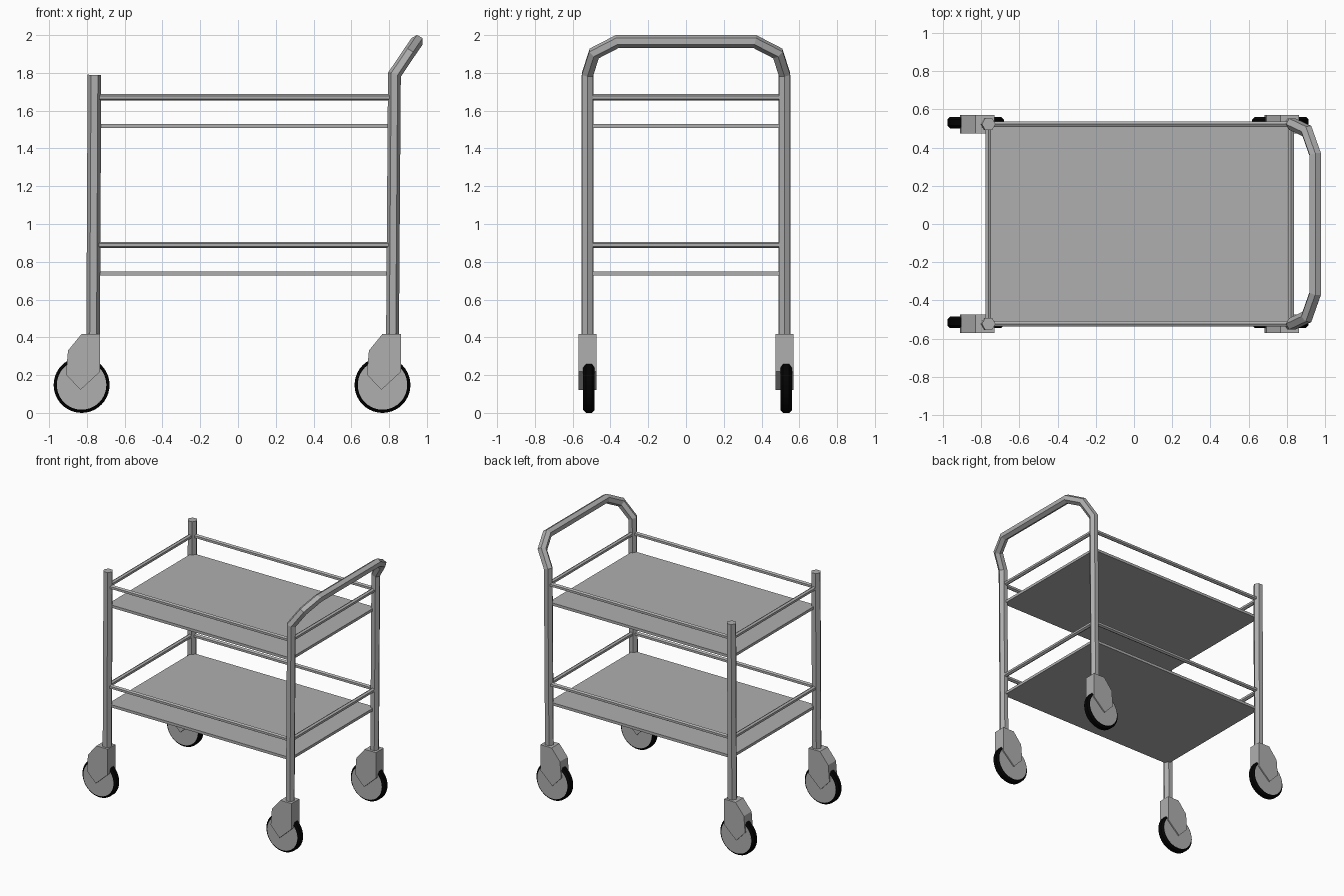
import bpy, bmesh, math
from mathutils import Vector, Matrix

if "Cube" in bpy.data.objects:
    bpy.data.objects.remove(bpy.data.objects["Cube"])


def material(name, value):
    mat = bpy.data.materials.new(name)
    mat.diffuse_color = (value, value, value, 1)
    mat.use_nodes = True
    mat.node_tree.nodes["Principled BSDF"].inputs["Base Color"].default_value = mat.diffuse_color
    return mat


steel = material("grey_steel", 0.43)
rubber = material("black_rubber", 0.001)


def make_object(name, bm, mat=steel):
    bmesh.ops.recalc_face_normals(bm, faces=bm.faces)
    me = bpy.data.meshes.new(name)
    bm.to_mesh(me)
    bm.free()
    ob = bpy.data.objects.new(name, me)
    bpy.context.collection.objects.link(ob)
    me.materials.append(mat)
    return ob


def tube(name, pts, r, ref, n=6):
    """Mitred n-sided tube along a polyline; ref sets the first corner direction."""
    pts = [Vector(p) for p in pts]
    dirs = [(b - a).normalized() for a, b in zip(pts, pts[1:])]
    d = dirs[0]
    u = Vector(ref)
    u = (u - d * u.dot(d)).normalized()
    v = d.cross(u)
    angles = [2 * math.pi * i / n for i in range(n)]
    ring = [pts[0] + (u * math.cos(a) + v * math.sin(a)) * r for a in angles]
    rings = [ring]
    for i, d in enumerate(dirs):
        nxt = dirs[min(i + 1, len(dirs) - 1)]
        plane = (d + nxt).normalized()
        ring = [p + d * ((pts[i + 1] - p).dot(plane) / d.dot(plane)) for p in ring]
        rings.append(ring)
    bm = bmesh.new()
    vs = [[bm.verts.new(p) for p in rg] for rg in rings]
    for a, b in zip(vs, vs[1:]):
        for k in range(n):
            bm.faces.new((a[k], a[(k + 1) % n], b[(k + 1) % n], b[k]))
    bm.faces.new(vs[0])
    bm.faces.new(vs[-1])
    return make_object(name, bm)


def lathe(name, profile, loc, closed, mat=steel, steps=40):
    """Spin an (offset along y, radius) profile about the y axis."""
    bm = bmesh.new()
    vs = [bm.verts.new((r, y, 0)) for y, r in profile]
    edges = [bm.edges.new(p) for p in zip(vs, vs[1:])]
    if closed:
        edges.append(bm.edges.new((vs[-1], vs[0])))
    bmesh.ops.spin(bm, geom=vs + edges, cent=(0, 0, 0), axis=(0, 1, 0),
                   angle=2 * math.pi, steps=steps)
    bmesh.ops.remove_doubles(bm, verts=bm.verts, dist=1e-5)
    bmesh.ops.translate(bm, verts=bm.verts, vec=loc)
    return make_object(name, bm, mat)


def extrude_y(name, profile, x, y, half):
    bm = bmesh.new()
    f = bm.faces.new([bm.verts.new((x + px, y - half, pz)) for px, pz in profile])
    ext = bmesh.ops.extrude_face_region(bm, geom=[f])
    moved = [g for g in ext["geom"] if isinstance(g, bmesh.types.BMVert)]
    bmesh.ops.translate(bm, verts=moved, vec=(0, 2 * half, 0))
    return make_object(name, bm)


XL, XR, Y = -0.762, 0.822, 0.522

# Low-end posts
for side, s in (("front", -1), ("back", 1)):
    tube(f"{side}_post", [(-0.767, s * Y, 0.40), (-0.760, s * Y, 1.79)], 0.036, (1, 0, 0))

# Handle-end posts and push handle in one bent tube
half = [(0.818, Y, 0.40), (0.828, Y, 1.79), (0.904, 0.486, 1.903), (0.948, 0.362, 1.967)]
path = [(x, -y, z) for x, y, z in half] + half[::-1]
tube("push_handle", path, 0.034, (0.5, 0.866, 0))

# Shelves with guard rails
for level, z in (("lower", 0.737), ("upper", 1.518)):
    bm = bmesh.new()
    size = Matrix.Diagonal((XR - XL, 2 * Y, 0.021, 1))
    bmesh.ops.create_cube(bm, size=1, matrix=Matrix.Translation(((XL + XR) / 2, 0, z)) @ size)
    make_object(f"{level}_shelf", bm)
    zr = z + 0.152
    for side, s in (("front", -1), ("back", 1)):
        tube(f"{level}_{side}_rail", [(XL, s * Y, zr), (XR, s * Y, zr)], 0.017, (0, 0, 1))
    for side, x in (("left", XL), ("right", XR)):
        tube(f"{level}_{side}_rail", [(x, -Y, zr), (x, Y, zr)], 0.017, (0, 0, 1))

# Casters: bracket, tyre and wheel disc
bracket = [(0, 0.418), (0.098, 0.418), (0.098, 0.218), (-0.006, 0.122),
           (-0.083, 0.203), (-0.072, 0.33)]
tyre = [(-0.030, 0.128), (-0.030, 0.134), (-0.016, 0.148),
        (0.016, 0.148), (0.030, 0.134), (0.030, 0.128)]
disc = [(-0.0305, 0), (-0.0305, 0.131), (0.0305, 0.131), (0.0305, 0)]
for end, x in (("left", -0.828), ("right", 0.765)):
    for side, s in (("front", -1), ("back", 1)):
        extrude_y(f"{end}_{side}_caster_bracket", bracket, x, s * Y, 0.048)
        hub = (x, s * Y + 0.008, 0.148)
        lathe(f"{end}_{side}_tyre", tyre, hub, True, rubber)
        lathe(f"{end}_{side}_wheel_disc", disc, hub, False)
